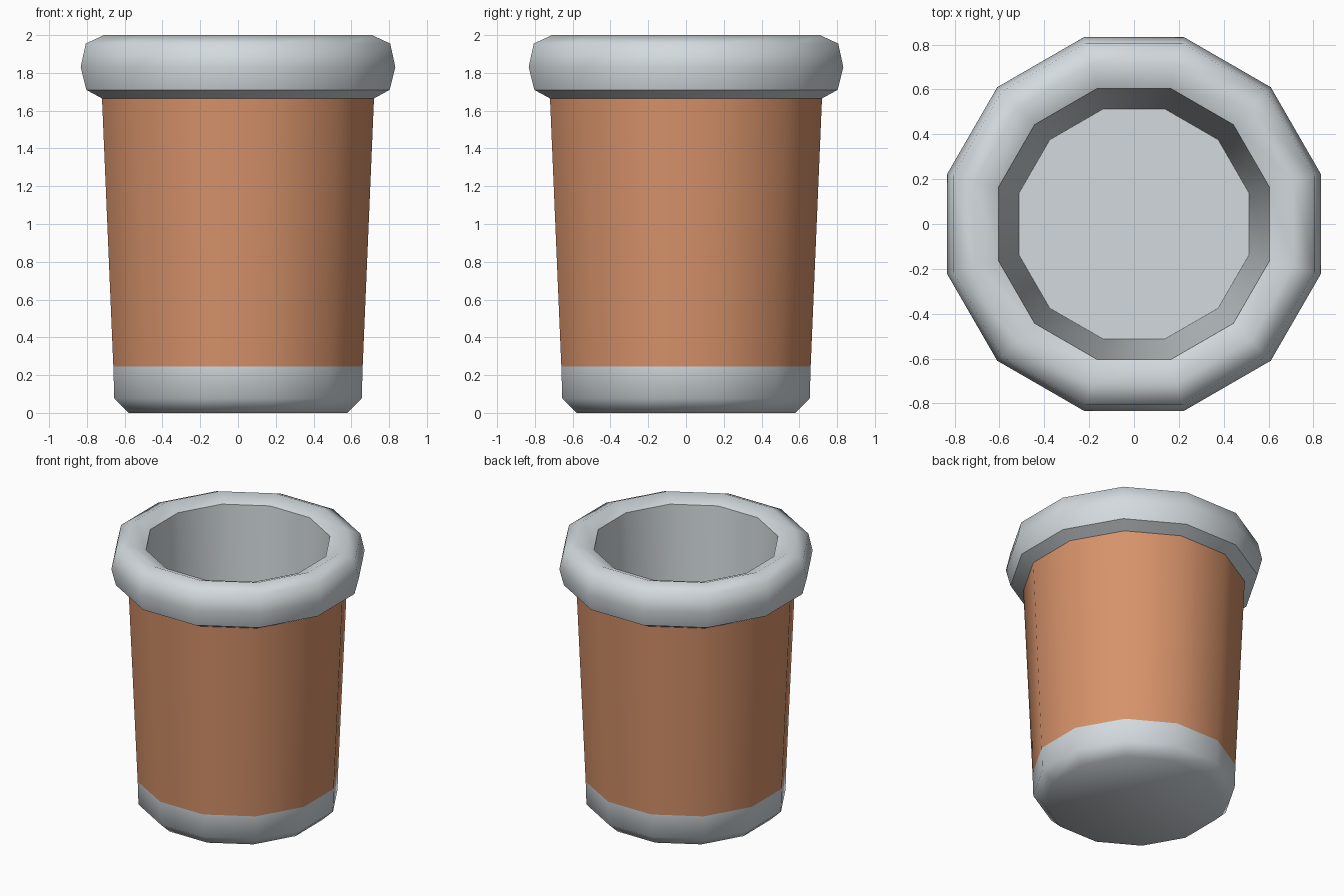
import bpy, bmesh, math

if "Cube" in bpy.data.objects:
    bpy.data.objects.remove(bpy.data.objects["Cube"])

SIDES = 12


def material(name, rgb):
    m = bpy.data.materials.new(name)
    m.diffuse_color = (*rgb, 1.0)
    m.use_nodes = True
    m.node_tree.nodes["Principled BSDF"].inputs["Base Color"].default_value = m.diffuse_color
    return m


grey = material("pale grey", (0.65, 0.70, 0.73))
copper = material("copper orange", (0.68, 0.29, 0.145))


def lathe(name, profile, mat, sharp=(), cap_start=False, cap_end=False):
    """Spin (flat-side radius, z) points into a 12-sided shell; 'sharp' lists hard rings."""
    bm = bmesh.new()
    rings = []
    for r, z in profile:
        radius = r / math.cos(math.pi / SIDES)
        angles = [2 * math.pi * (i + 0.5) / SIDES for i in range(SIDES)]
        rings.append([bm.verts.new((radius * math.cos(a), radius * math.sin(a), z))
                      for a in angles])
    for lo, hi in zip(rings, rings[1:]):
        for i in range(SIDES):
            j = (i + 1) % SIDES
            bm.faces.new((lo[i], lo[j], hi[j], hi[i]))
    if cap_start:
        bm.faces.new(rings[0][::-1])
    if cap_end:
        bm.faces.new(rings[-1])
    for f in bm.faces:
        f.smooth = True
    for k in sharp:
        for i in range(SIDES):
            bm.edges.get((rings[k][i], rings[k][(i + 1) % SIDES])).smooth = False
    mesh = bpy.data.meshes.new(name)
    bm.to_mesh(mesh)
    bm.free()
    mesh.materials.append(mat)
    obj = bpy.data.objects.new(name, mesh)
    bpy.context.collection.objects.link(obj)
    return obj


# Chamfered foot
lathe("base", [(0.58, 0), (0.655, 0.075), (0.66, 0.245)], grey, cap_start=True)
# Tapered coloured wall
lathe("sleeve", [(0.66, 0.245), (0.72, 1.665)], copper)
# Rounded lip with a hard underside edge
lathe("rim", [(0.72, 1.665), (0.803, 1.71), (0.833, 1.83), (0.806, 1.955),
              (0.71, 2.0), (0.605, 1.955)], grey, sharp=(1,))
# Hollow inside with floor
lathe("lining", [(0.605, 1.955), (0.513, 0.10)], grey, sharp=(1,), cap_end=True)
